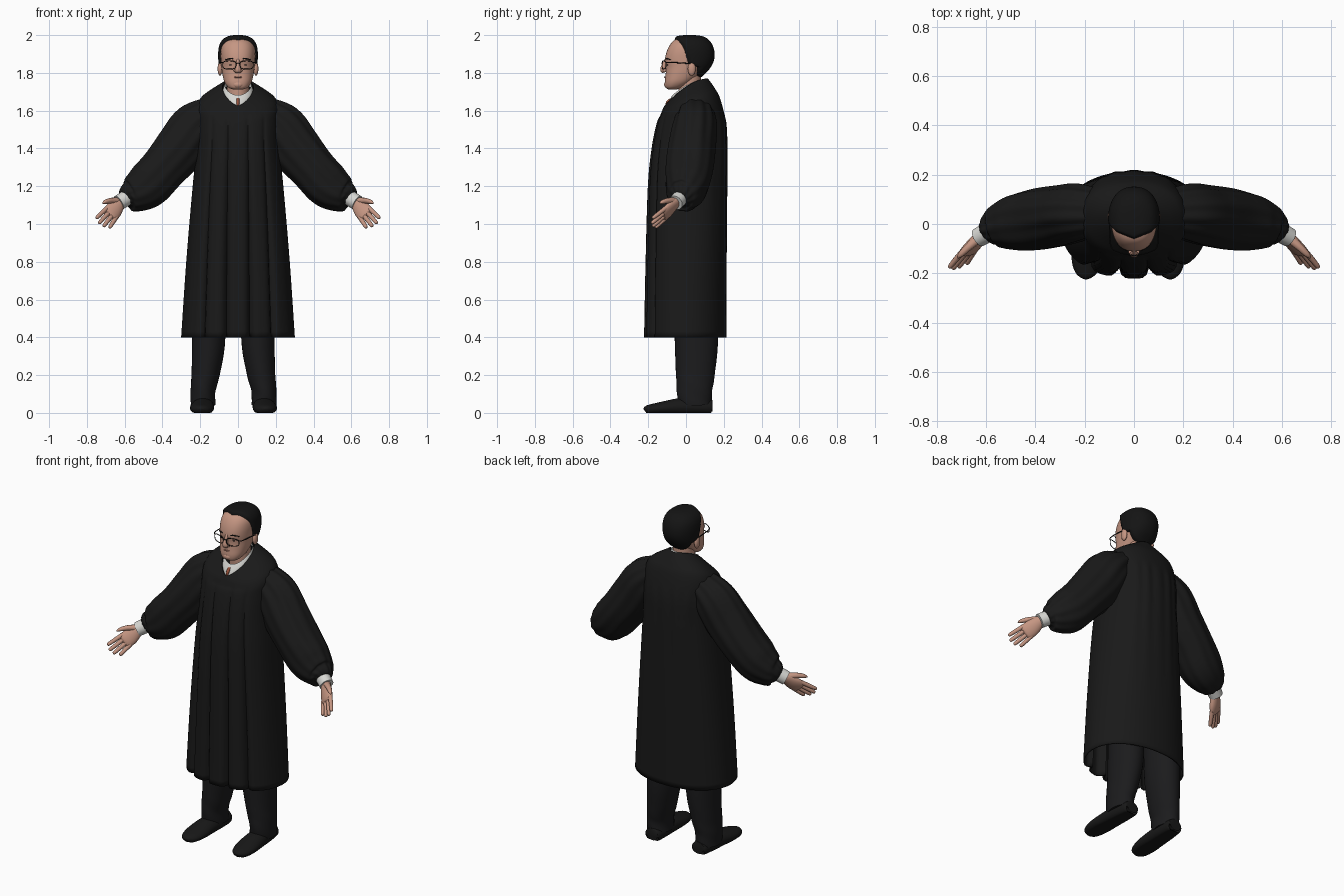
import bpy, bmesh
from math import sin, cos, pi, copysign
from mathutils import Vector, Matrix

cube = bpy.data.objects.get("Cube")
if cube:
    bpy.data.objects.remove(cube)


def material(name, r, g, b):
    m = bpy.data.materials.new(name)
    m.use_nodes = True
    m.diffuse_color = (r, g, b, 1)
    node = m.node_tree.nodes["Principled BSDF"]
    node.inputs["Base Color"].default_value = (r, g, b, 1)
    node.inputs["Roughness"].default_value = 0.8
    return m


ROBE = material("robe black", .010, .010, .010)
CLOTH = material("trouser charcoal", .011, .011, .012)
SHOE = material("shoe black", .009, .009, .009)
HAIR = material("hair black", .007, .007, .007)
SKIN = material("skin", .56, .305, .225)
LIP = material("lip", .42, .19, .14)
WHITE = material("shirt white", .68, .68, .65)
TIE = material("tie rust", .30, .08, .04)


def clamp(v):
    return max(0, min(1, v))


def power(v, e):
    return copysign(abs(v) ** e, v)


def smooth_rows(rows, n):
    """Catmull-Rom interpolation of rows of numbers."""
    out = []
    for k in range(n + 1):
        f = k / n * (len(rows) - 1)
        i = min(int(f), len(rows) - 2)
        t = f - i
        quad = [rows[max(0, min(len(rows) - 1, i + d))] for d in (-1, 0, 1, 2)]
        out.append([.5 * (2*b + (c - a)*t + (2*a - 5*b + 4*c - d)*t*t + (3*b - a - 3*c + d)*t**3)
                    for a, b, c, d in zip(*quad)])
    return out


def finish(name, bm, mat, mirror=False):
    bmesh.ops.recalc_face_normals(bm, faces=bm.faces)
    mesh = bpy.data.meshes.new(name)
    bm.to_mesh(mesh)
    bm.free()
    mesh.materials.append(mat)
    ob = bpy.data.objects.new(name, mesh)
    bpy.context.scene.collection.objects.link(ob)
    bpy.ops.object.select_all(action="DESELECT")
    ob.select_set(True)
    bpy.context.view_layer.objects.active = ob
    bpy.ops.object.shade_smooth_by_angle(angle=0.9)
    if mirror:
        ob.modifiers.new("mirror", "MIRROR")
    return ob


def skin_rings(bm, rings, caps=True):
    loops = [[bm.verts.new(p) for p in ring] for ring in rings]
    n = len(loops[0])
    for lo, hi in zip(loops, loops[1:]):
        for i in range(n):
            bm.faces.new((lo[i], lo[(i + 1) % n], hi[(i + 1) % n], hi[i]))
    if caps:
        bm.faces.new(loops[0])
        bm.faces.new(loops[-1])


def loft(name, rows, mat, steps=40, sides=64, shape=None, caps=True):
    """Stacked rings: z front, z back, half width, y front, y back, squareness."""
    rings = []
    for zf, zb, w, yf, yb, e in smooth_rows(rows, steps):
        ring = []
        for i in range(sides):
            a = 2 * pi * i / sides
            s = power(sin(a), min(e, 1))
            p = Vector((w * power(cos(a), e), (yf + yb)/2 + (yb - yf)/2 * s,
                        zb - (zb - zf) * ((1 - s) / 2) ** 1.7))
            ring.append(shape(p, a) if shape else p)
        rings.append(ring)
    bm = bmesh.new()
    skin_rings(bm, rings, caps)
    return finish(name, bm, mat)


def tube(bm, rows, axis, steps=16, sides=20, fold=None):
    """Swept ellipse: x, y, z, radius along axis, radius across."""
    rows = smooth_rows(rows, steps)
    pts = [Vector(r[:3]) for r in rows]
    rings = []
    for k, r in enumerate(rows):
        t = (pts[min(k + 1, steps)] - pts[max(k - 1, 0)]).normalized()
        u = Vector(axis)
        u = (u - t * u.dot(t)).normalized()
        v = t.cross(u)
        ring = []
        for i in range(sides):
            a = 2 * pi * i / sides
            f = fold(a, k / steps) if fold else 1
            ring.append(pts[k] + (u * r[3] * cos(a) + v * r[4] * sin(a)) * f)
        rings.append(ring)
    skin_rings(bm, rings)


def swept(name, rows, axis, mat, mirror=False, **kw):
    bm = bmesh.new()
    tube(bm, rows, axis, **kw)
    return finish(name, bm, mat, mirror)


def ball(name, centre, size, mat, mirror=False):
    bm = bmesh.new()
    bmesh.ops.create_uvsphere(bm, u_segments=16, v_segments=10, radius=1,
                              matrix=Matrix.Translation(centre) @ Matrix.Diagonal((*size, 1)))
    return finish(name, bm, mat, mirror)


# Robe: pleated at the front, gathered below the yoke at the back
def pleats(p, a):
    c, low = cos(a), clamp((1.60 - p.z) / .9)
    start = clamp((1.60 - p.z) / .06)
    if sin(a) < 0:
        groove = (1 - abs(cos(2.5 * pi * c))) ** 2.5 * -sin(a)
        k = 1 - start * (.05 + .17 * low) * groove
    else:
        k = 1 + .016 * start * (1 - low) * sin(a) * cos(22 * c)
    return Vector((p.x * (1 + (k - 1) * .3), .01 + (p.y - .01) * k, p.z))


robe = loft("robe", [
    (.40, .40, .297, -.218, .21, .93), (.80, .80, .27, -.21, .211, .9),
    (1.2, 1.2, .236, -.198, .213, .87), (1.4, 1.4, .215, -.178, .213, .84),
    (1.53, 1.54, .212, -.152, .206, .84), (1.575, 1.66, .208, -.132, .178, .88),
    (1.605, 1.715, .165, -.12, .15, .95), (1.625, 1.768, .082, -.11, .113, 1.35)],
    ROBE, steps=56, sides=128, shape=pleats, caps=False)
hem = robe.modifiers.new("cloth", "SOLIDIFY")
hem.thickness, hem.offset = .008, 0


# Puffed sleeves gathered at shoulder and wrist
def gathers(a, t):
    return 1 + .04 * sin(11 * a + 3 * t) * (1 - .6 * sin(pi * t)) + .018 * sin(4 * a + 9 * t)


swept("sleeves", [
    (.12, .05, 1.615, .085, .07), (.218, .048, 1.525, .112, .125), (.298, .033, 1.412, .122, .134),
    (.395, .018, 1.295, .126, .124), (.48, .004, 1.202, .114, .122),
    (.552, -.013, 1.155, .088, .096), (.584, -.025, 1.142, .064, .067),
    (.598, -.033, 1.133, .043, .043)],
    (0, 1, 0), ROBE, True, steps=42, sides=88, fold=gathers)
swept("shirt_cuffs", [(.57, -.02, 1.15, .042, .042), (.632, -.055, 1.112, .039, .041)],
      (0, 1, 0), WHITE, True, steps=4, sides=32)

# Hands: palm, four fingers and thumb in a wrist frame
along = Vector((.54, -.58, -.62)).normalized()
across = Vector((1, -.1, .965)).normalized()
facing = along.cross(across)
wrist = Vector((.617, -.048, 1.12))


def hand_row(a, b, c, ra, rb):
    return (*(wrist + along * a + across * b + facing * c), ra, rb)


bm = bmesh.new()
tube(bm, [hand_row(0, 0, 0, .028, .024), hand_row(.03, .002, 0, .037, .024),
          hand_row(.075, 0, 0, .046, .022), hand_row(.112, 0, .002, .044, .017),
          hand_row(.125, 0, .003, .034, .008)], across)
for i, length in enumerate((.078, .1, .106, .094)):
    b = -.034 + .0227 * i
    tube(bm, [hand_row(.10, b, .002, .0125, .0125),
              hand_row(.107 + length * .5, b * 1.15, .007, .0115, .0115),
              hand_row(.107 + length * .93, b * 1.25, .012, .0095, .0095),
              hand_row(.107 + length, b * 1.26, .013, .003, .003)], across, 10, 10)
tube(bm, [hand_row(.02, .018, .004, .020, .018), hand_row(.055, .046, .014, .016, .015),
          hand_row(.092, .065, .022, .012, .011), hand_row(.112, .07, .025, .003, .003)],
     facing, 10, 10)
finish("hands", bm, SKIN, True)

# Trouser legs and shoes
for side, top, foot in (("left", .105, .137), ("right", -.155, -.185)):
    swept(side + "_trouser_leg", [
        (foot, .048, .04, .066, .088), (foot, .045, .12, .066, .094),
        ((top + foot) / 2, .05, .22, .076, .104), (top, .055, .40, .088, .115),
        (top, .05, .75, .085, .115)], (1, 0, 0), CLOTH, steps=24, sides=32,
        fold=lambda a, t: 1 + .02 * sin(3 * a + 25 * t) * clamp(1 - t * 1.6))
    bm = bmesh.new()
    tube(bm, [(foot - copysign(.05, foot) * y, y, h * .7, w, h) for y, w, h in (
        (.14, .03, .036), (.134, .046, .042), (.06, .056, .046), (-.03, .060, .046),
        (-.11, .064, .037), (-.17, .056, .029), (-.205, .038, .023), (-.217, .014, .014))],
         (1, 0, 0), 28, 28)
    for v in bm.verts:
        v.co.z = max(v.co.z, 0)
        v.co.y = min(v.co.y, .14)
    finish(side + "_shoe", bm, SHOE)

# Neck, shirt collar and tie knot
swept("neck", [(0, .03, 1.58, .06, .06), (0, .02, 1.68, .058, .06), (0, .02, 1.79, .062, .06)],
      (1, 0, 0), SKIN, sides=32)
loft("shirt_collar", [(1.60, 1.735, .08, -.106, .104, 1.3), (1.64, 1.748, .078, -.096, .10, 1.15),
                      (1.682, 1.764, .071, -.072, .092, 1)], WHITE, steps=12, caps=False)
swept("tie_knot", [(0, -.08, 1.662, .008, .006), (0, -.097, 1.645, .009, .008),
                   (0, -.105, 1.625, .005, .005)], (1, 0, 0), TIE, sides=12)

# Head and hair share one profile; hair sinks under the skin past the hairline
skull = [(z, z, w, f, b, .87) for z, w, f, b in (
    (1.712, .024, -.092, -.05), (1.722, .050, -.107, -.02), (1.75, .071, -.112, .03),
    (1.79, .082, -.108, .075), (1.83, .088, -.106, .115), (1.87, .091, -.111, .135),
    (1.91, .092, -.103, .137), (1.945, .086, -.087, .126), (1.97, .068, -.066, .105),
    (1.983, .04, -.035, .075), (1.987, .008, .01, .03))]
loft("head", skull, SKIN)


def hair_shape(p, a):
    line = ((1.83, .052), (1.85, .005), (1.92, -.015), (1.96, -.068 + .4 * abs(p.x)))
    edge = line[0][1]
    for (z0, y0), (z1, y1) in zip(line, line[1:]):
        edge += (y1 - y0) * clamp((p.z - z0) / (z1 - z0))
    cover = clamp((p.y - edge) / .02) * clamp((p.z - 1.762) / .015)
    return p + (p - Vector((0, .01, 1.86))).normalized() * (cover * .022 - .008)


loft("hair", skull, HAIR, steps=60, sides=96, shape=hair_shape)

# Face details
ball("ears", (.095, .03, 1.822), (.013, .021, .037), SKIN, True)
swept("nose", [(0, -.102, 1.875, .008, .008), (0, -.115, 1.845, .010, .012),
               (0, -.122, 1.815, .017, .014), (0, -.116, 1.802, .014, .006)], (1, 0, 0), SKIN)
ball("nostril_wings", (.014, -.113, 1.812), (.009, .010, .009), SKIN, True)
ball("chin", (0, -.10, 1.738), (.028, .016, .018), SKIN)
ball("eyes", (.038, -.097, 1.842), (.011, .005, .004), HAIR, True)
swept("eyebrows", [(.014, -.106, 1.872, .003, .003), (.04, -.102, 1.876, .003, .004),
                   (.068, -.082, 1.869, .002, .002)], (0, 1, 0), HAIR, True, sides=8)
swept("mouth", [(-.03, -.1, 1.775, .003, .002), (0, -.112, 1.778, .004, .004),
                (.03, -.1, 1.775, .003, .002)], (0, 1, 0), LIP, sides=10)

# Spectacles: rounded rims, bridge and side arms
bm = bmesh.new()
rim = []
for i in range(33):
    a = 2 * pi * i / 32
    x = .046 + .035 * power(cos(a), .7)
    rim.append((x, -.126 + 3 * x * x, 1.842 + .022 * power(sin(a), .7), .0023, .0023))
tube(bm, rim, (0, 1, 0), 64, 8)
tube(bm, [(0, -.129, 1.852, .0023, .0023), (.013, -.126, 1.849, .0023, .0023)], (0, 1, 0), 2, 8)
tube(bm, [(.079, -.108, 1.855, .0028, .0028), (.094, -.09, 1.855, .0028, .0028),
          (.099, -.03, 1.853, .0028, .0028), (.1, .035, 1.848, .0028, .0028)], (0, 0, 1), 12, 8)
finish("spectacles", bm, HAIR, True)
